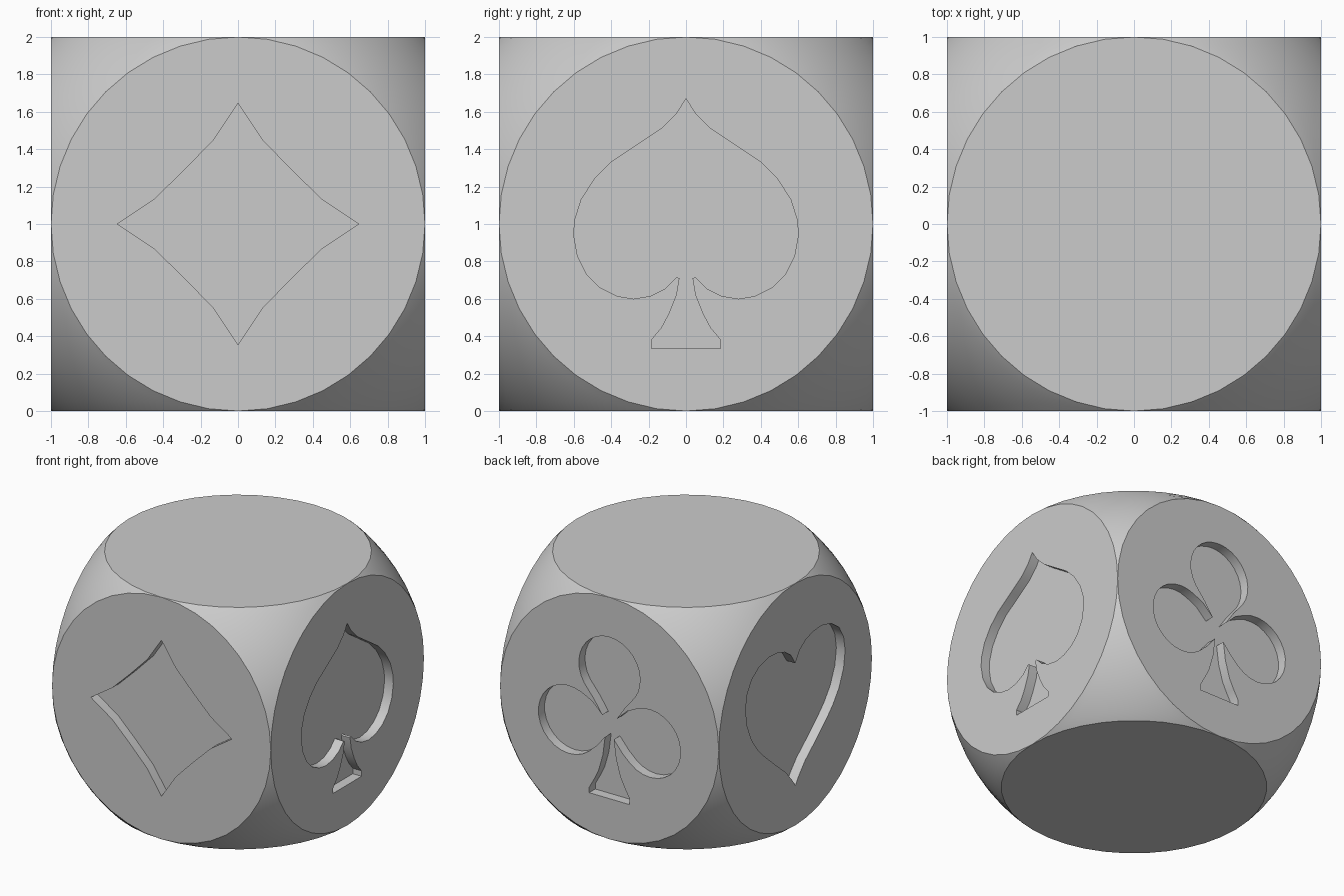
import bpy, bmesh
from math import sin, cos, pi, radians, atan2, sqrt
from mathutils import Vector

cube = bpy.data.objects.get("Cube")
if cube:
    bpy.data.objects.remove(cube, do_unlink=True)

STEPS = 10      # segments in each quarter circle
DEPTH = 0.08    # depth of the engraved suits
UP = Vector((0, 0, 1))


def arc(cx, cy, r, start, end, n):
    """Points on a circular arc, angles in degrees."""
    angles = [radians(start + (end - start) * i / n) for i in range(n + 1)]
    return [(cx + r * cos(a), cy + r * sin(a)) for a in angles]


def mirrored(half):
    """Close a right-hand half outline, given from top to bottom."""
    return half + [(-x, y) for x, y in reversed(half) if x > 0.001]


# Suit outlines
diamond = mirrored([(0, .645), (.13, .45), (.29, .285), (.45, .13), (.645, 0),
                    (.45, -.13), (.29, -.285), (.13, -.45), (0, -.645)])
foot = [(.185, -.62), (.185, -.665)]
spade = mirrored([(0, .67), (.05, .59), (.13, .51), (.25, .43), (.4, .33),
                  (.49, .24), (.56, .13), (.595, .02), (.6, -.06),
                  (.58, -.17), (.53, -.27), (.46, -.34), (.37, -.385),
                  (.28, -.4), (.19, -.385), (.11, -.345), (.05, -.285),
                  (.035, -.29), (.05, -.38), (.09, -.48), (.13, -.555)] + foot)
heart = mirrored([(0, .34), (.06, .43), (.14, .485), (.24, .515), (.35, .52),
                  (.47, .49), (.57, .42), (.63, .32), (.65, .2), (.63, .06),
                  (.57, -.08), (.49, -.19), (.4, -.28), (.25, -.41),
                  (.13, -.51), (.05, -.6), (0, -.67)])
club = mirrored(arc(0, .39, .28, 90, -35, 10) + [(.14, .12), (.065, .01), (.16, .1)]
                + arc(.37, -.11, .28, 115, -130, 18)
                + [(.12, -.26), (.04, -.165), (.06, -.32), (.1, -.46), (.14, -.54)]
                + foot)

bm = bmesh.new()


def loop(points):
    """Closed loop of vertices and edges."""
    verts = [bm.verts.new(p) for p in points]
    edges = [bm.edges.new((v, verts[i - 1])) for i, v in enumerate(verts)]
    return verts, edges


def fill(edges, normal):
    bmesh.ops.triangle_fill(bm, edges=edges, normal=normal, use_dissolve=False)


def cap(normal, right, up, outline=None):
    """Round flat face, with an engraved pocket when an outline is given."""
    angles = [pi / 2 * i / STEPS for i in range(4 * STEPS)]
    rim = loop([normal + right * cos(a) + up * sin(a) for a in angles])
    if not outline:
        bm.faces.new(rim[0])
        return
    top, top_edges = loop([normal + right * x + up * y for x, y in outline])
    low, low_edges = loop([v.co - normal * DEPTH for v in top])
    fill(rim[1] + top_edges, normal)
    fill(low_edges, normal)
    for i in range(len(top)):
        bm.faces.new((top[i - 1], top[i], low[i], low[i - 1]))


def corner(sx, sy, sz):
    """Spherical corner patch between three round faces."""
    rows = []
    for i in range(STEPS + 1):
        t = pi / 2 * i / STEPS
        z, first = sin(t), atan2(cos(t), 1)
        r = sqrt(2 - z * z)
        row = []
        for j in range(STEPS + 1):
            a = first + (pi / 2 - 2 * first) * j / STEPS
            row.append(bm.verts.new((sx * r * cos(a), sy * r * sin(a), sz * z)))
        rows.append(row)
    for a, b in zip(rows, rows[1:]):
        for j in range(STEPS):
            bm.faces.new((a[j], a[j + 1], b[j + 1], b[j]))


# Four engraved sides, then plain top and bottom
X, Y = Vector((1, 0, 0)), Vector((0, 1, 0))
for normal, right, outline in ((-Y, X, diamond), (X, Y, spade),
                               (Y, -X, club), (-X, -Y, heart)):
    cap(normal, right, UP, outline)
cap(UP, X, Y)
cap(-UP, X, Y)

# Eight rounded corners
for sx in (-1, 1):
    for sy in (-1, 1):
        for sz in (-1, 1):
            corner(sx, sy, sz)

bmesh.ops.remove_doubles(bm, verts=bm.verts, dist=0.0002)
bmesh.ops.recalc_face_normals(bm, faces=bm.faces)
bmesh.ops.translate(bm, verts=bm.verts, vec=UP)
mesh = bpy.data.meshes.new("suit_die")
bm.to_mesh(mesh)
bm.free()

# Plain grey material
grey = bpy.data.materials.new("light_grey")
grey.use_nodes = True
color = (0.6, 0.6, 0.6, 1)
grey.diffuse_color = color
grey.node_tree.nodes["Principled BSDF"].inputs["Base Color"].default_value = color
mesh.materials.append(grey)

die = bpy.data.objects.new("suit_die", mesh)
bpy.context.collection.objects.link(die)
bpy.ops.object.select_all(action="DESELECT")
die.select_set(True)
bpy.context.view_layer.objects.active = die
bpy.ops.object.shade_smooth_by_angle(angle=radians(30))
